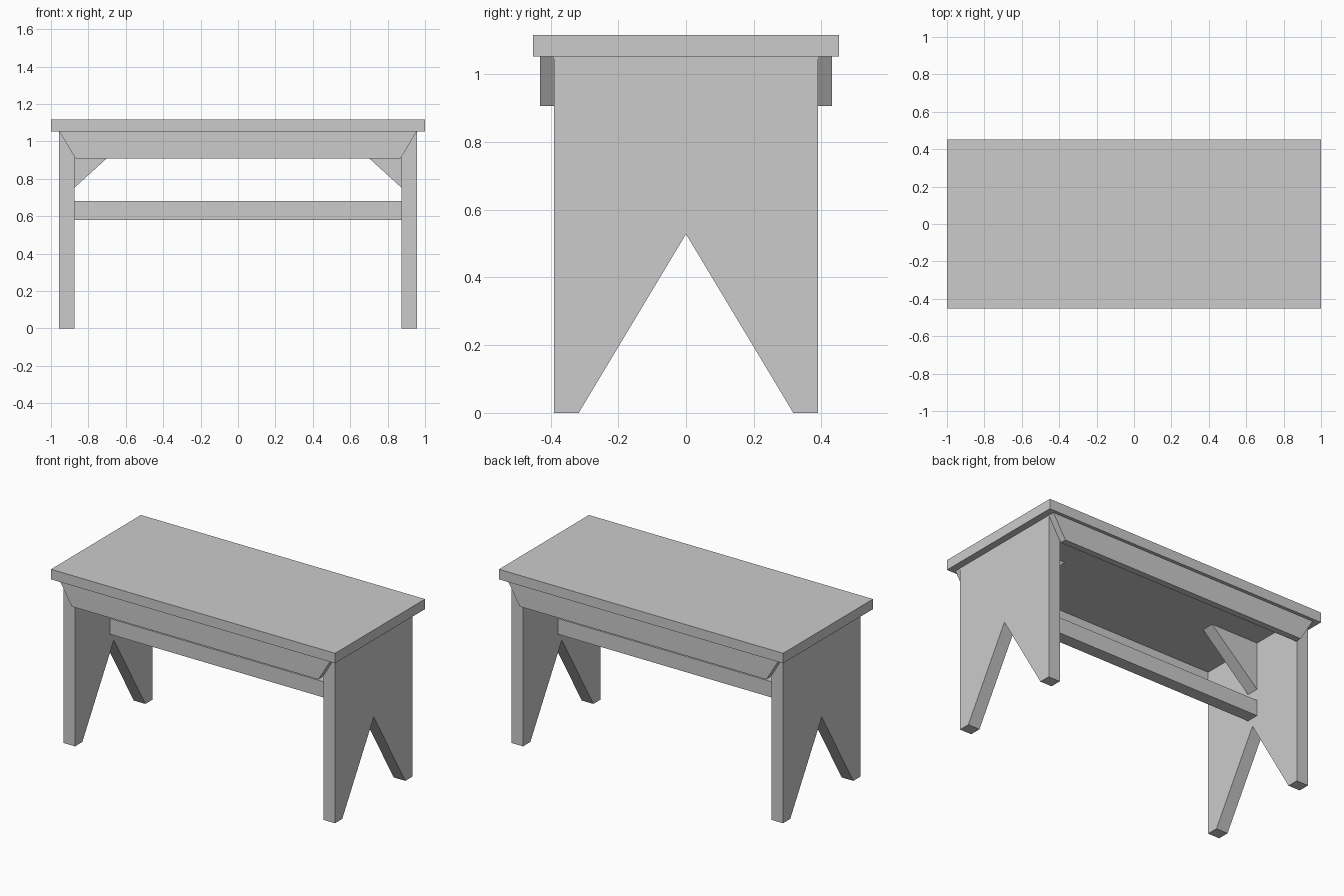
import bpy
import bmesh
from mathutils import Vector

cube = bpy.data.objects.get("Cube")
if cube:
    bpy.data.objects.remove(cube, do_unlink=True)

grey = bpy.data.materials.new("plain grey")
grey.use_nodes = True
COLOUR = (0.6, 0.6, 0.6, 1)
grey.diffuse_color = COLOUR
grey.node_tree.nodes["Principled BSDF"].inputs["Base Color"].default_value = COLOUR

SEAT_TOP, SEAT_BOTTOM = 1.117, 1.053
LEG_IN, LEG_OUT = 0.874, 0.956


def board(name, outline, axis, start, end):
    """Extrude a flat outline along x or y; outline points are (other axis, z)."""
    bm = bmesh.new()
    place = (lambda a, z: (start, a, z)) if axis == "x" else (lambda a, z: (a, start, z))
    face = bm.faces.new([bm.verts.new(place(a, z)) for a, z in outline])
    push = Vector((end - start, 0, 0) if axis == "x" else (0, end - start, 0))
    moved = bmesh.ops.extrude_face_region(bm, geom=[face], use_keep_orig=True)["geom"]
    bmesh.ops.translate(bm, vec=push, verts=[v for v in moved if isinstance(v, bmesh.types.BMVert)])
    bmesh.ops.recalc_face_normals(bm, faces=bm.faces)
    mesh = bpy.data.meshes.new(name)
    bm.to_mesh(mesh)
    bm.free()
    mesh.materials.append(grey)
    obj = bpy.data.objects.new(name, mesh)
    bpy.context.collection.objects.link(obj)
    return obj


def rectangle(half, low, high):
    return [(-half, low), (half, low), (half, high), (-half, high)]


# Seat plank and the rail between the legs
board("seat", rectangle(1, SEAT_BOTTOM, SEAT_TOP), "y", -0.452, 0.452)
board("stretcher", rectangle(LEG_IN, 0.58, 0.68), "y", -0.04, 0.04)

# Plank legs with a V cut, and a triangular brace inside each
leg_outline = [(-0.39, 0), (-0.317, 0), (0, 0.528), (0.317, 0),
               (0.39, 0), (0.39, SEAT_BOTTOM), (-0.39, SEAT_BOTTOM)]
for side, s in (("left", 1), ("right", -1)):
    board(side + "_leg", leg_outline, "x", s * LEG_IN, s * LEG_OUT)
    brace = [(s * LEG_IN, 0.752), (s * LEG_IN, SEAT_BOTTOM), (s * 0.543, SEAT_BOTTOM)]
    board(side + "_brace", brace, "y", -0.04, 0.04)

# Aprons under the seat with slanted ends
apron_outline = [(-0.868, 0.907), (0.868, 0.907), (LEG_OUT, SEAT_BOTTOM), (-LEG_OUT, SEAT_BOTTOM)]
for side, s in (("front", -1), ("back", 1)):
    board(side + "_apron", apron_outline, "y", s * 0.39, s * 0.431)
